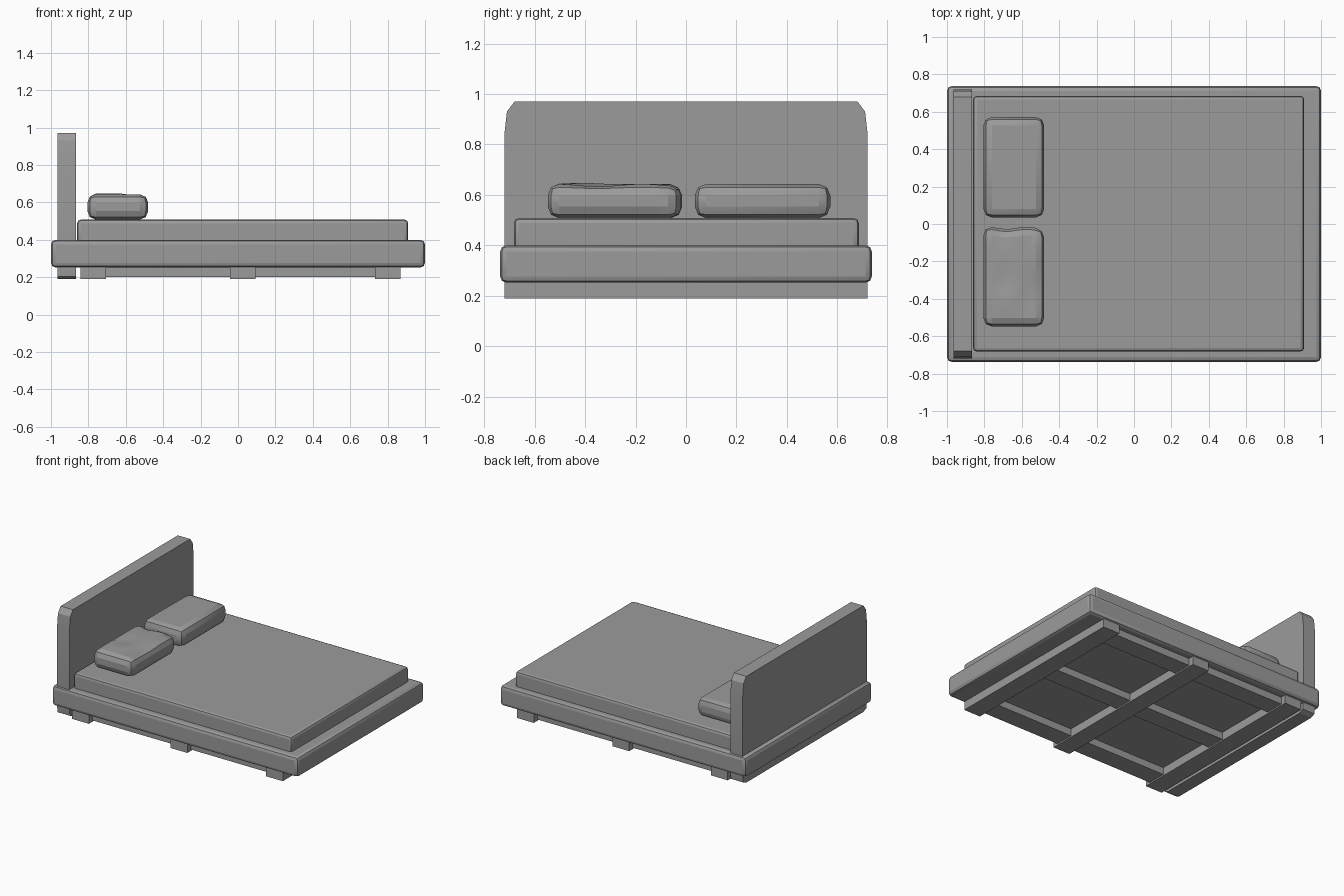
import bpy, bmesh, math
from mathutils import Vector

if "Cube" in bpy.data.objects:
    bpy.data.objects.remove(bpy.data.objects["Cube"], do_unlink=True)

grey = bpy.data.materials.new("plain grey")
grey.use_nodes = True
GREY = (0.33, 0.33, 0.33, 1)
grey.diffuse_color = GREY
grey.node_tree.nodes["Principled BSDF"].inputs["Base Color"].default_value = GREY


def finish(bm, name):
    """Turn a bmesh into a named grey object with sharp-edged smooth shading."""
    bmesh.ops.recalc_face_normals(bm, faces=bm.faces)
    mesh = bpy.data.meshes.new(name)
    bm.to_mesh(mesh)
    bm.free()
    mesh.materials.append(grey)
    obj = bpy.data.objects.new(name, mesh)
    bpy.context.collection.objects.link(obj)
    bpy.ops.object.select_all(action="DESELECT")
    obj.select_set(True)
    bpy.context.view_layer.objects.active = obj
    bpy.ops.object.shade_smooth_by_angle(angle=math.radians(20))
    return obj


def box(x, y, z, bevel=0, segments=2):
    """Box between (low, high) pairs, with optional rounded edges."""
    bm = bmesh.new()
    bmesh.ops.create_cube(bm, size=1)
    low, high = (Vector(c) for c in zip(x, y, z))
    for v in bm.verts:
        v.co = (low + high) / 2 + v.co * (high - low)
    if bevel:
        bmesh.ops.bevel(bm, geom=bm.edges[:], offset=bevel, segments=segments,
                        profile=0.5, affect="EDGES")
    return bm


# Base frame and mattress
finish(box((-1, 1), (-0.737, 0.737), (0.252, 0.4), 0.025), "bed_frame")
finish(box((-0.86, 0.91), (-0.682, 0.685), (0.37, 0.508), 0.02), "mattress")

# Cross slats and lengthwise rails under the frame
for name, x in (("head", -0.775), ("middle", 0.025), ("foot", 0.8)):
    finish(box((x - 0.068, x + 0.068), (-0.72, 0.72), (0.19, 0.27)), name + "_slat")
for name, y in (("right", -0.61), ("centre", 0), ("left", 0.61)):
    finish(box((-0.84, 0.865), (y - 0.07, y + 0.07), (0.2, 0.27)), name + "_rail")

# Headboard: side profile with clipped corners, extruded in thickness
corner = [(0.72, 0.84), (0.71, 0.93), (0.68, 0.97)]
half = [(0.68, 0.19), (0.715, 0.205), (0.72, 0.25)] + corner
outline = half + [(-y, z) for y, z in reversed(half)]
bm = bmesh.new()
face = bm.faces.new([bm.verts.new((-0.965, y, z)) for y, z in outline])
extruded = bmesh.ops.extrude_face_region(bm, geom=[face])["geom"]
bmesh.ops.translate(bm, vec=(0.1, 0, 0),
                    verts=[g for g in extruded if isinstance(g, bmesh.types.BMVert)])
finish(bm, "headboard")

# Pillows: one tidy, one rumpled on its top
PILLOW_X, PILLOW_Z = (-0.805, -0.48), (0.508, 0.643)
finish(box(PILLOW_X, (0.035, 0.572), PILLOW_Z, 0.045), "left_pillow")

bm = box(PILLOW_X, (-0.548, -0.015), PILLOW_Z, 0.045)
for axis, start, count in ((0, -0.76, 8), (1, -0.5, 12)):
    normal = Vector((axis == 0, axis == 1, 0))
    for i in range(count):
        bmesh.ops.bisect_plane(bm, geom=bm.verts[:] + bm.edges[:] + bm.faces[:],
                               plane_co=normal * (start + 0.035 * i), plane_no=normal)
for v in bm.verts:
    x, y, z = v.co
    if z > 0.6:
        bump = math.exp(-((x + 0.7) ** 2 + (y + 0.4) ** 2) / 0.005)
        v.co.z += 0.012 * bump + 0.005 * (math.sin(38 * x) - 1) * math.cos(9 * y) ** 2
    if y > -0.06:
        v.co.y += 0.006 * (math.sin(30 * x) - 1)
finish(bm, "right_pillow")
